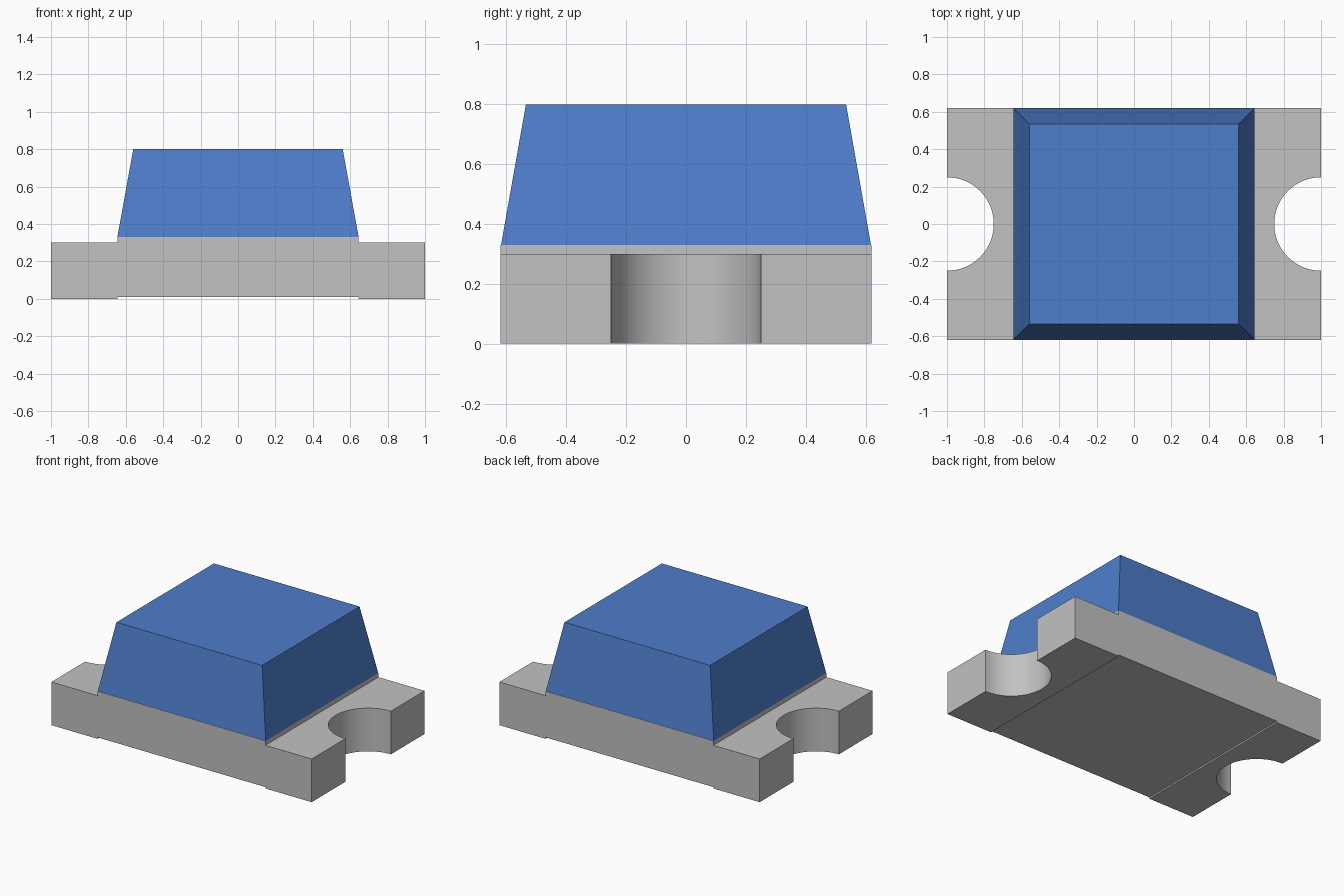
import bpy
import bmesh
import math

if "Cube" in bpy.data.objects:
    bpy.data.objects.remove(bpy.data.objects["Cube"], do_unlink=True)


def material(name, rgb):
    m = bpy.data.materials.new(name)
    m.use_nodes = True
    m.diffuse_color = (*rgb, 1)
    m.node_tree.nodes["Principled BSDF"].inputs["Base Color"].default_value = (*rgb, 1)
    return m


GREY = material("light grey", (0.54, 0.54, 0.54))
BLUE = material("lens blue", (0.076, 0.205, 0.595))

HALF_Y = 0.62      # half depth of the board
STEP_X = 0.645     # where the terminals meet the raised centre
SKIN = 0.03        # terminal plating thickness


def finish(name, bm, mat):
    bmesh.ops.recalc_face_normals(bm, faces=bm.faces)
    mesh = bpy.data.meshes.new(name)
    bm.to_mesh(mesh)
    bm.free()
    obj = bpy.data.objects.new(name, mesh)
    bpy.context.collection.objects.link(obj)
    mesh.materials.append(mat)
    return obj


def extrude_xz(name, profile, half_y, mat):
    """Solid made from an x-z profile, extruded along y."""
    bm = bmesh.new()
    face = bm.faces.new([bm.verts.new((x, -half_y, z)) for x, z in profile])
    new = bmesh.ops.extrude_face_region(bm, geom=[face])["geom"]
    bmesh.ops.translate(bm, vec=(0, 2 * half_y, 0),
                        verts=[v for v in new if isinstance(v, bmesh.types.BMVert)])
    return finish(name, bm, mat)


def box_profile(x0, x1, z0, z1):
    return [(x0, z0), (x1, z0), (x1, z1), (x0, z1)]


def notch_cutter(x, radius):
    bm = bmesh.new()
    bmesh.ops.create_cone(bm, cap_ends=True, segments=96, radius1=radius,
                          radius2=radius, depth=2)
    bmesh.ops.translate(bm, vec=(x, 0, 0), verts=bm.verts)
    return finish("notch_cutter", bm, GREY)


def cut(obj, cutter):
    """Subtract the cutter, apply, and discard it."""
    mod = obj.modifiers.new("cut", 'BOOLEAN')
    mod.operation = 'DIFFERENCE'
    mod.solver = 'EXACT'
    mod.object = cutter
    bpy.ops.object.select_all(action='DESELECT')
    bpy.context.view_layer.objects.active = obj
    obj.select_set(True)
    bpy.ops.object.modifier_apply(modifier=mod.name)
    bpy.data.objects.remove(cutter, do_unlink=True)


def smooth(obj):
    bpy.ops.object.select_all(action='DESELECT')
    bpy.context.view_layer.objects.active = obj
    obj.select_set(True)
    bpy.ops.object.shade_smooth_by_angle(angle=math.radians(30))


# Board: raised centre with thinner arms running inside the terminals
arm_x, arm_z0, arm_z1 = 1 - SKIN, SKIN, 0.30 - SKIN
half = [(STEP_X, 0.01), (STEP_X, arm_z0), (arm_x, arm_z0),
        (arm_x, arm_z1), (STEP_X, arm_z1), (STEP_X, 0.33)]
board = extrude_xz("board", half + [(-x, z) for x, z in reversed(half)], HALF_Y, GREY)
for side in (1, -1):
    cut(board, notch_cutter(side, 0.25 + SKIN))
smooth(board)

# Terminals: plating wrapped over the top, end, notch and underside
for name, side in (("left_terminal", 1), ("right_terminal", -1)):
    terminal = extrude_xz(name, box_profile(side * STEP_X, side, 0, 0.30), HALF_Y, GREY)
    cut(terminal, notch_cutter(side, 0.25))
    pocket = extrude_xz("pocket_cutter",
                        box_profile(side * 0.6, side * arm_x, arm_z0, arm_z1), 0.7, GREY)
    cut(pocket, notch_cutter(side, 0.25 + SKIN))
    cut(terminal, pocket)
    smooth(terminal)

# Lens: tapered block on the raised centre
bm = bmesh.new()
bmesh.ops.create_cube(bm, size=2)
for v in bm.verts:
    hx, hy, z = (0.56, 0.535, 0.80) if v.co.z > 0 else (STEP_X, 0.618, 0.33)
    v.co = (v.co.x * hx, v.co.y * hy, z)
finish("lens", bm, BLUE)
